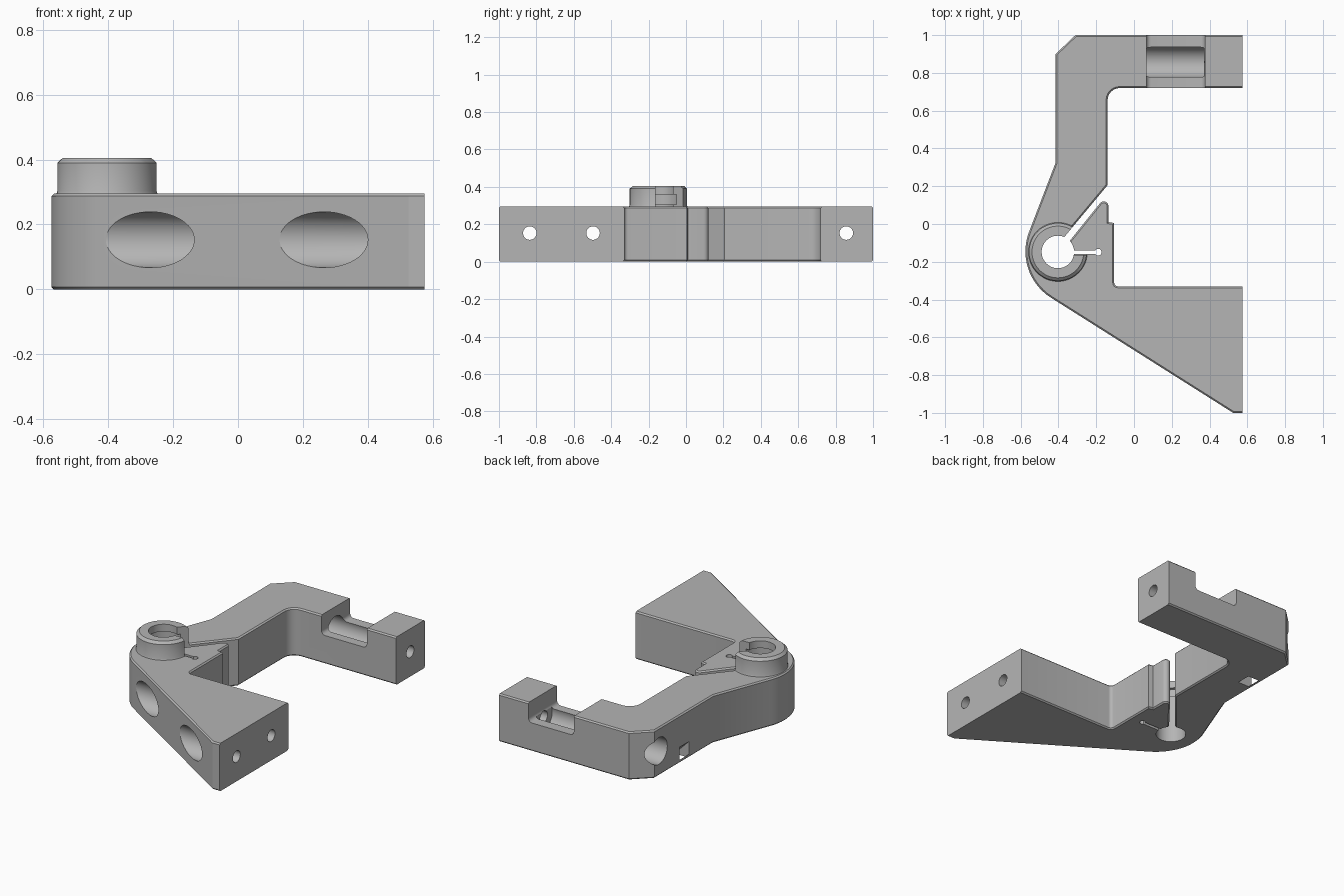
import bpy, bmesh, math
from mathutils import Matrix, Vector

if "Cube" in bpy.data.objects:
    bpy.data.objects.remove(bpy.data.objects["Cube"], do_unlink=True)

grey = bpy.data.materials.new("plain grey")
grey.use_nodes = True
grey.diffuse_color = (0.46, 0.46, 0.46, 1)
grey.node_tree.nodes["Principled BSDF"].inputs["Base Color"].default_value = grey.diffuse_color

HEIGHT, END, MID = 0.295, 0.575, 0.153
BORE = (-0.403, -0.148)


def finish(name, bm):
    bmesh.ops.recalc_face_normals(bm, faces=bm.faces)
    mesh = bpy.data.meshes.new(name)
    bm.to_mesh(mesh)
    bm.free()
    mesh.materials.append(grey)
    obj = bpy.data.objects.new(name, mesh)
    bpy.context.collection.objects.link(obj)
    return obj


def prism(name, points, low, high, chamfer=0):
    bm = bmesh.new()
    face = bm.faces.new([bm.verts.new((x, y, low)) for x, y in points])
    top = bmesh.ops.extrude_face_region(bm, geom=[face])["geom"]
    bmesh.ops.translate(bm, vec=(0, 0, high - low),
                        verts=[v for v in top if isinstance(v, bmesh.types.BMVert)])
    if chamfer:
        # Chamfer the rims, leaving the flat end faces crisp
        rims = [e for e in bm.edges if abs(e.verts[0].co.z - e.verts[1].co.z) < 1e-5
                and min(v.co.x for v in e.verts) < END - 0.001]
        bmesh.ops.bevel(bm, geom=rims, offset=chamfer, segments=1, affect='EDGES')
    return finish(name, bm)


def rod(name, start, end, radius, radius_end=None):
    a, b = Vector(start), Vector(end)
    bm = bmesh.new()
    turn = (b - a).to_track_quat('Z', 'Y').to_matrix().to_4x4()
    bmesh.ops.create_cone(bm, cap_ends=True, segments=48, radius1=radius,
                          radius2=radius_end or radius, depth=(b - a).length,
                          matrix=Matrix.Translation((a + b) / 2) @ turn)
    return finish(name, bm)


def upright(name, radius, low, high, radius_end=None):
    return rod(name, (*BORE, low), (*BORE, high), radius, radius_end)


def combine(target, tool, operation='DIFFERENCE'):
    mod = target.modifiers.new(operation.lower(), 'BOOLEAN')
    mod.operation, mod.solver, mod.object = operation, 'EXACT', tool
    tool.hide_render = True
    bpy.context.view_layer.objects.active = target
    bpy.ops.object.modifier_apply(modifier=mod.name)
    bpy.data.objects.remove(tool, do_unlink=True)


def arc(cx, cy, radius, start, stop, steps):
    return [(cx + radius * math.cos(math.radians(start + (stop - start) * i / steps)),
             cy + radius * math.sin(math.radians(start + (stop - start) * i / steps)))
            for i in range(steps + 1)]


# C-shaped body with the clamping slit
outline = [(END, 1), (-0.31, 1), (-0.415, 0.9), (-0.415, 0.325)]
outline += arc(-0.285, -0.145, 0.29, 157, 237.5, 14)
outline += [(0.525, -1), (END, -1), (END, -0.33)]
outline += arc(-0.085, -0.31, 0.02, 270, 180, 4)
outline += [(-0.105, 0.005), (-0.135, 0.01)]
outline += arc(-0.16, 0.095, 0.025, 0, 140, 6)
outline += [(-0.345, -0.095), (-0.37, -0.07), (-0.14, 0.205)]
outline += arc(-0.075, 0.655, 0.065, 180, 90, 6)
outline += [(END, 0.72)]
body = prism("clamp_body", outline, 0, HEIGHT, 0.008)

# Raised collar with a chamfered top, open between the slit and the slot
collar = upright("collar", 0.153, HEIGHT - 0.02, 0.39)
combine(collar, upright("collar_chamfer", 0.153, 0.39, 0.405, 0.137), 'UNION')
combine(collar, upright("collar_foot", 0.164, HEIGHT - 0.02, 0.303, 0.153), 'UNION')
combine(collar, prism("collar_gap", [(-0.42, -0.163), (-0.15, -0.163), (-0.15, 0.193),
                                     (-0.37, -0.07), (-0.42, -0.13)], 0.2, 0.5))
combine(body, collar, 'UNION')

# Vertical bore, its inner groove and the relief slot
combine(body, upright("vertical_bore", 0.086, -0.1, 0.5))
combine(body, upright("bore_groove", 0.108, 0.305, 0.36))
combine(body, prism("relief_slot", [(-0.36, -0.159), (-0.19, -0.159),
                                    (-0.19, -0.14), (-0.36, -0.14)], -0.1, 0.5))
combine(body, rod("relief_end", (-0.19, -0.149, -0.1), (-0.19, -0.149, 0.5), 0.018))

# Stepped holes along x: a wide bore from the left, a narrow exit on the right
for y, depth in ((-0.835, 0.4), (-0.497, 0.375), (0.857, 0.37)):
    combine(body, rod("wide_bore", (-0.8, y, MID), (depth, y, MID), 0.086 if y < 0 else 0.082))
    combine(body, rod("narrow_bore", (0.2, y, MID), (0.8, y, MID), 0.036))

# Open notch in the rear arm with rounded floor corners
notch = [(0.065, 0.5), (0.065, 0.2)] + arc(0.09, 0.2, 0.025, 180, 270, 5)[1:]
notch += arc(0.35, 0.2, 0.025, 270, 360, 5) + [(0.375, 0.5)]
cutter = prism("rear_notch", notch, 0, 0.6)
cutter.data.transform(Matrix.Translation((0, 1.2, 0)) @ Matrix.Rotation(math.pi / 2, 4, 'X'))
combine(body, cutter)

# Diagonal tie slot through the lower outer edge
bm = bmesh.new()
bmesh.ops.create_cube(bm, size=1, matrix=Matrix.Translation((-0.385, 0.61, 0.03))
                      @ Matrix.Rotation(math.pi / 4, 4, 'Y') @ Matrix.Diagonal((0.3, 0.09, 0.055, 1)))
combine(body, finish("tie_slot", bm))

# Smooth round walls, sharp edges
bpy.ops.object.select_all(action='DESELECT')
body.select_set(True)
bpy.context.view_layer.objects.active = body
bpy.ops.object.shade_smooth_by_angle(angle=math.radians(30))
